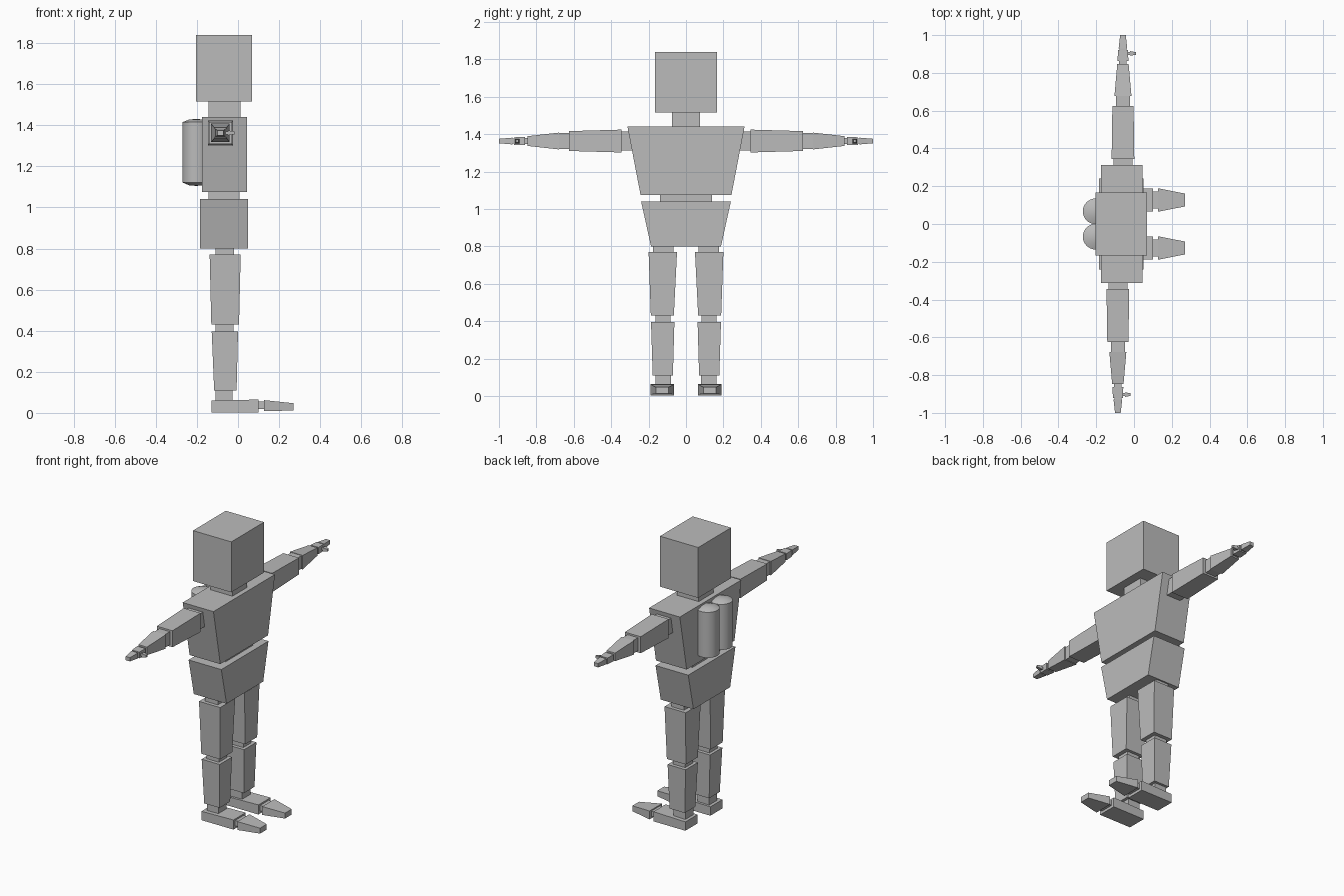
import bpy, bmesh
from math import pi
from mathutils import Matrix

cube = bpy.data.objects.get("Cube")
if cube:
    bpy.data.objects.remove(cube, do_unlink=True)

grey = bpy.data.materials.new("plain_grey")
grey.use_nodes = True
COLOUR = (0.5, 0.5, 0.5, 1)
grey.diffuse_color = COLOUR
grey.node_tree.nodes["Principled BSDF"].inputs["Base Color"].default_value = COLOUR


def finish(name, bm):
    bmesh.ops.recalc_face_normals(bm, faces=bm.faces)
    mesh = bpy.data.meshes.new(name)
    bm.to_mesh(mesh)
    bm.free()
    mesh.materials.append(grey)
    obj = bpy.data.objects.new(name, mesh)
    bpy.context.scene.collection.objects.link(obj)
    return obj


def block(name, axis, start, end, a, b=None):
    """Tapered box along an axis; a and b are (u0, u1, v0, v1) end sections,
    where u, v are the other two axes in x, y, z order."""
    bm = bmesh.new()
    rings = []
    for pos, (u0, u1, v0, v1) in ((start, a), (end, b or a)):
        ring = []
        for u, v in ((u0, v0), (u1, v0), (u1, v1), (u0, v1)):
            co = [u, v]
            co.insert("xyz".index(axis), pos)
            ring.append(bm.verts.new(co))
        rings.append(ring)
    for ring in rings:
        bm.faces.new(ring)
    for i in range(4):
        j = (i + 1) % 4
        bm.faces.new((rings[0][i], rings[0][j], rings[1][j], rings[1][i]))
    return finish(name, bm)


def mid(x, y, z, hy, hz):
    return (y - hy, y + hy, z - hz, z + hz)


# Head and trunk
block("head", "z", 1.515, 1.84, (-.204, .069, -.167, .167))
block("neck", "z", 1.43, 1.52, (-.143, .013, -.075, .075))
block("torso", "z", 1.075, 1.44, (-.175, .044, -.243, .243), (-.175, .044, -.313, .313))
block("waist", "z", 1.03, 1.08, (-.143, .008, -.14, .14))
block("pelvis", "z", .80, 1.04, (-.184, .049, -.187, .187), (-.184, .049, -.24, .24))

for side, s in (("left", 1), ("right", -1)):
    # Legs: sections are (x0, x1, inner y, outer y)
    def leg(name, z0, z1, a, b=None):
        flip = lambda q: q and (q[0], q[1], *sorted((s * q[2], s * q[3])))
        block(f"{side}_{name}", "z", z0, z1, flip(a), flip(b))

    leg("hip", .76, .81, (-.11, -.02, .066, .177))
    leg("thigh", .43, .77, (-.13, .005, .065, .188), (-.138, .013, .048, .2))
    leg("knee", .39, .44, (-.109, -.021, .084, .164))
    leg("shin", .11, .395, (-.116, -.007, .07, .178), (-.128, 0, .062, .187))
    leg("ankle", .05, .12, (-.109, -.026, .08, .162))

    # Feet point along +x
    y = s * .127
    block(f"{side}_foot", "x", -.128, .10, (y - .062, y + .062, .003, .06),
          (y - .062, y + .062, .003, .065))
    block(f"{side}_toe_joint", "x", .09, .135, (y - .044, y + .044, .02, .055))
    block(f"{side}_toes", "x", .127, .27, (y - .062, y + .062, .008, .062),
          (y - .034, y + .034, .012, .047))

    # Arms: each row is name, inner y, outer y, half (x, z) at both ends
    cx, cz = -.072 + s * .0135, 1.363
    arm = (
        ("shoulder", .28, .36, (.05, .05), (.05, .05)),
        ("upper_arm", .345, .625, (.06, .061), (.056, .053)),
        ("elbow", .615, .685, (.037, .042), (.037, .042)),
        ("forearm", .678, .848, (.045, .045), (.03, .026)),
        ("wrist", .84, .868, (.02, .017), (.02, .017)),
        ("hand", .862, .92, (.029, .022), (.026, .02)),
        ("finger_joint", .915, .935, (.018, .013), (.018, .013)),
        ("fingers", .928, 1.0, (.023, .018), (.015, .012)),
    )
    for name, y0, y1, (ax, az), (bx, bz) in arm:
        block(f"{side}_{name}", "y", s * y0, s * y1,
              (cx - ax, cx + ax, cz - az, cz + az), (cx - bx, cx + bx, cz - bz, cz + bz))

    # Thumb in two short tapered pieces
    ty = s * .903
    for name, x0, x1, h, k in (("thumb_base", .02, .042, .007, .007),
                               ("thumb", .038, .068, .012, .007)):
        block(f"{side}_{name}", "x", cx + x0, cx + x1,
              (ty - h, ty + h, cz - h, cz + h), (ty - k, ty + k, cz - k, cz + k))

    # Back tanks with shallow domed ends
    bm = bmesh.new()
    profile = [(0, 1.105), (.035, 1.108), (.068, 1.122),
               (.068, 1.415), (.035, 1.428), (0, 1.431)]
    verts = [bm.verts.new((r, 0, z)) for r, z in profile]
    edges = [bm.edges.new(p) for p in zip(verts, verts[1:])]
    bmesh.ops.spin(bm, geom=verts + edges, cent=(0, 0, 0), axis=(0, 0, 1),
                   angle=2 * pi, steps=32, use_merge=True)
    bmesh.ops.remove_doubles(bm, verts=bm.verts, dist=.0005)
    bmesh.ops.transform(bm, matrix=Matrix.Translation((-.203, s * .067, 0)), verts=bm.verts)
    tank = finish(f"{side}_back_tank", bm)
    bpy.ops.object.select_all(action="DESELECT")
    bpy.context.view_layer.objects.active = tank
    tank.select_set(True)
    bpy.ops.object.shade_smooth_by_angle(angle=pi / 7)
